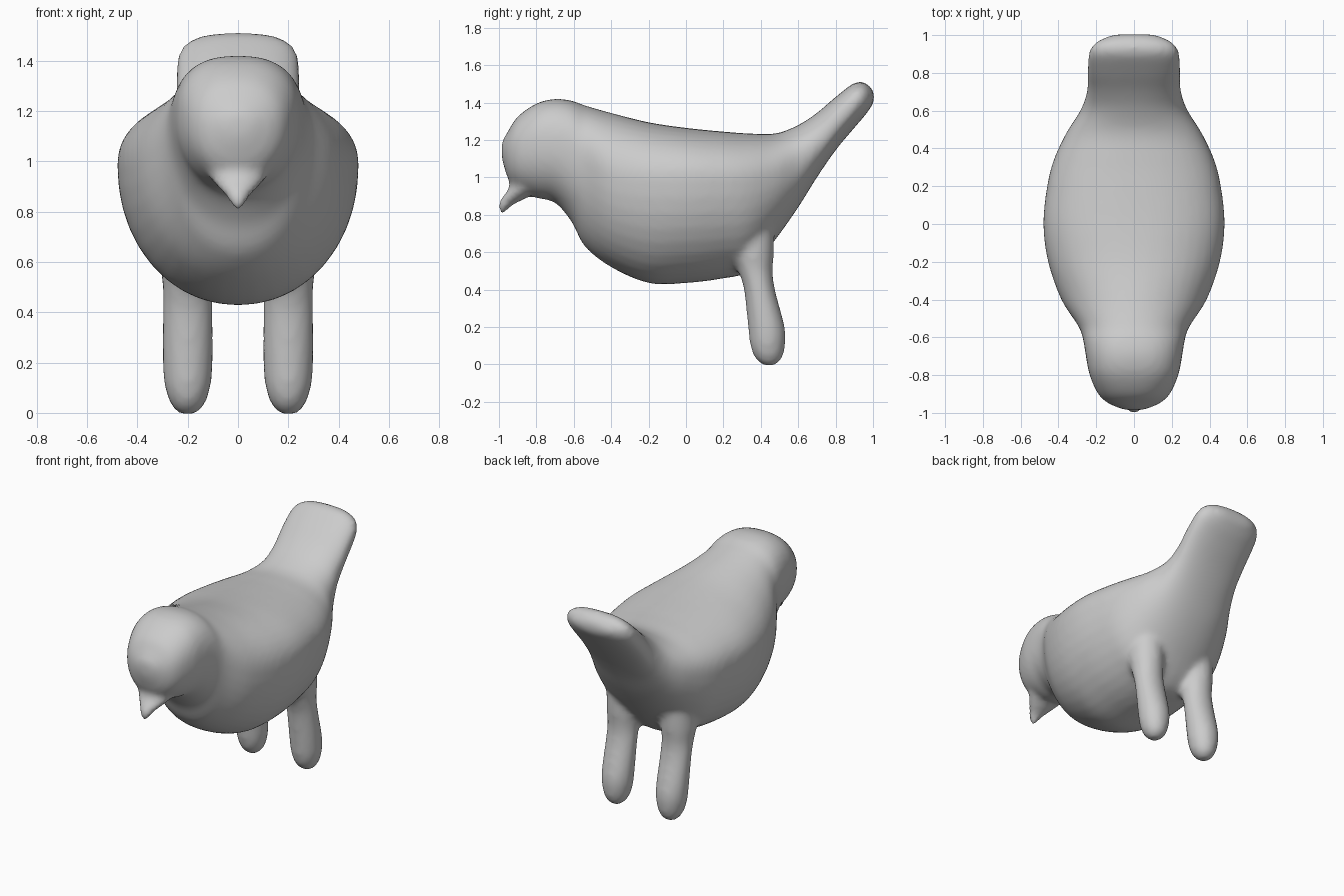
import bpy, bmesh
from math import sin, cos, tau

N = 40
bm = bmesh.new()


def smooth_rows(rows, steps=5):
    """Catmull-Rom interpolation through the station rows."""
    p = [rows[0]] + rows + [rows[-1]]
    out = []
    for i in range(1, len(p) - 2):
        for s in range(steps):
            t = s / steps
            out.append([0.5 * (2 * b + (c - a) * t + (2 * a - 5 * b + 4 * c - d) * t * t
                               + (3 * b - a - 3 * c + d) * t ** 3)
                        for a, b, c, d in zip(*p[i - 1:i + 3])])
    return out + [rows[-1]]


def skin(rings):
    """Closed shell through a list of point rings."""
    loops = [[bm.verts.new(c) for c in r] for r in rings]
    for a, b in zip(loops, loops[1:]):
        for i in range(N):
            j = (i + 1) % N
            bm.faces.new((a[i], a[j], b[j], b[i]))
    bm.faces.new(loops[0])
    bm.faces.new(loops[-1])


def spow(v, n):
    return (1 if v >= 0 else -1) * abs(v) ** (2 / n)


def y_ring(y, bottom, top, w, mid, n):
    pts = []
    for k in range(N):
        c, s = cos(tau * k / N), sin(tau * k / N)
        e = n if s > 0 else 2.1
        h = top - mid if s > 0 else mid - bottom
        pts.append((w * spow(c, e), y, mid + h * spow(s, e)))
    return pts


def z_ring(x, z, y, ry, rx):
    return [(x + rx * cos(tau * k / N), y + ry * sin(tau * k / N), z) for k in range(N)]


# head, trunk and tail: y, bottom, top, half width, widest height, upper squareness
body = [
    (-0.985, 1.10, 1.19, 0.05, 1.15, 2.0),
    (-0.95, 0.99, 1.25, 0.135, 1.14, 2.2),
    (-0.90, 0.93, 1.325, 0.19, 1.15, 2.3),
    (-0.80, 0.89, 1.395, 0.235, 1.17, 2.5),
    (-0.70, 0.865, 1.42, 0.255, 1.17, 2.5),
    (-0.61, 0.76, 1.41, 0.27, 1.15, 2.4),
    (-0.54, 0.63, 1.385, 0.295, 1.09, 2.2),
    (-0.40, 0.52, 1.345, 0.385, 1.01, 2.0),
    (-0.20, 0.435, 1.295, 0.455, 0.99, 2.1),
    (0.00, 0.435, 1.265, 0.48, 0.99, 2.2),
    (0.20, 0.46, 1.245, 0.46, 0.99, 2.2),
    (0.34, 0.50, 1.235, 0.425, 0.99, 2.2),
    (0.48, 0.67, 1.235, 0.36, 1.01, 2.2),
    (0.60, 0.84, 1.28, 0.285, 1.06, 2.3),
    (0.70, 1.00, 1.345, 0.25, 1.17, 2.5),
    (0.80, 1.145, 1.43, 0.247, 1.29, 2.6),
    (0.90, 1.265, 1.505, 0.24, 1.39, 2.6),
    (0.96, 1.335, 1.505, 0.205, 1.425, 2.4),
    (1.005, 1.40, 1.46, 0.11, 1.43, 2.0),
]
skin([y_ring(*r) for r in smooth_rows(body)])

# beak: height, centre y, half depth, half width
beak = [(0.81, -0.985, 0.018, 0.018), (0.85, -0.968, 0.038, 0.04), (0.89, -0.92, 0.065, 0.075),
        (0.95, -0.86, 0.085, 0.12), (1.05, -0.86, 0.08, 0.13)]
skin([z_ring(0, *r) for r in smooth_rows(beak)])

# legs, mirrored
leg = [(-0.005, 0.445, 0.03, 0.03), (0.03, 0.442, 0.07, 0.065), (0.10, 0.437, 0.093, 0.09),
       (0.20, 0.43, 0.098, 0.1), (0.40, 0.393, 0.083, 0.1), (0.50, 0.372, 0.092, 0.1),
       (0.60, 0.36, 0.11, 0.11), (0.75, 0.36, 0.11, 0.11)]
for x in (-0.2, 0.2):
    skin([z_ring(x, *r) for r in smooth_rows(leg)])

bmesh.ops.recalc_face_normals(bm, faces=bm.faces)
mesh = bpy.data.meshes.new("bird")
bm.to_mesh(mesh)
bm.free()
bird = bpy.data.objects.new("bird", mesh)
bpy.context.collection.objects.link(bird)

# fuse the parts into one skin and soften the joins
fuse = bird.modifiers.new("fuse", 'REMESH')
fuse.mode = 'VOXEL'
fuse.voxel_size = 0.018
fuse.use_smooth_shade = True
soften = bird.modifiers.new("soften", 'SMOOTH')
soften.factor = 0.5
soften.iterations = 8
